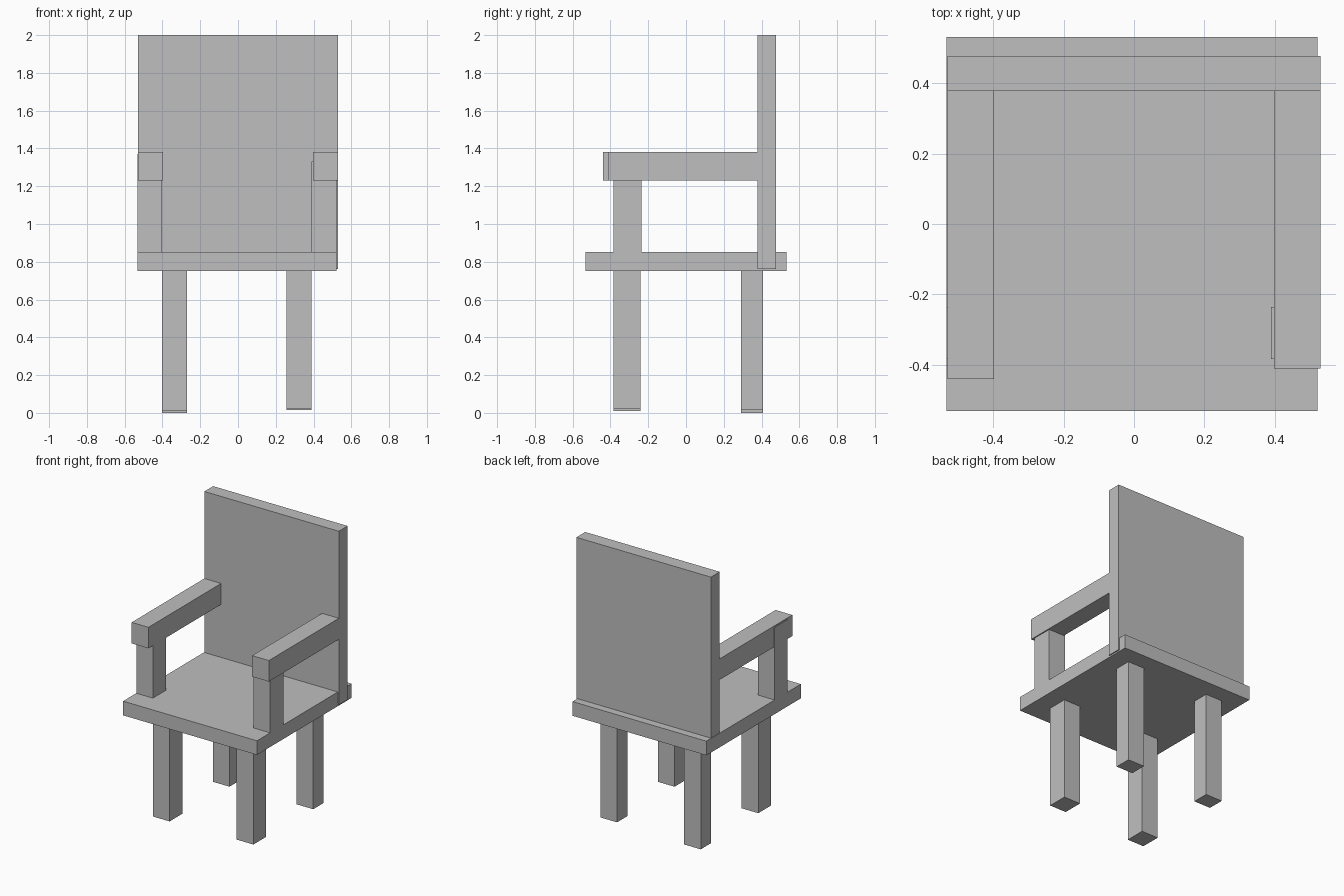
import bpy
import bmesh

if "Cube" in bpy.data.objects:
    bpy.data.objects.remove(bpy.data.objects["Cube"])

grey = bpy.data.materials.new("plain grey")
grey.diffuse_color = (0.52, 0.52, 0.52, 1)
grey.use_nodes = True
grey.node_tree.nodes["Principled BSDF"].inputs["Base Color"].default_value = grey.diffuse_color


def box(name, x, y, z):
    """Add a box spanning the given (min, max) range on each axis."""
    bm = bmesh.new()
    bmesh.ops.create_cube(bm, size=1)
    for v in bm.verts:
        v.co = [r[0] if c < 0 else r[1] for c, r in zip(v.co, (x, y, z))]
    mesh = bpy.data.meshes.new(name)
    bm.to_mesh(mesh)
    bm.free()
    mesh.materials.append(grey)
    obj = bpy.data.objects.new(name, mesh)
    bpy.context.collection.objects.link(obj)
    return obj


# Seat slab and tall backrest
box("seat", (-0.533, 0.522), (-0.532, 0.532), (0.752, 0.853))
box("backrest", (-0.53, 0.53), (0.378, 0.477), (0.762, 2.0))

# Armrests, the left one slightly longer
box("left_armrest", (-0.53, -0.398), (-0.44, 0.378), (1.23, 1.38))
box("right_armrest", (0.398, 0.53), (-0.41, 0.378), (1.23, 1.38))

# Posts carrying the armrests
box("left_arm_post", (-0.533, -0.402), (-0.384, -0.236), (0.84, 1.37))
box("right_arm_post", (0.39, 0.522), (-0.384, -0.236), (0.84, 1.33))

# Legs, with slightly uneven feet
for side, x, front_foot, back_foot in (
    ("left", (-0.402, -0.27), 0.01, 0.0),
    ("right", (0.258, 0.39), 0.022, 0.016),
):
    box(side + "_front_leg", x, (-0.384, -0.24), (front_foot, 0.76))
    box(side + "_back_leg", x, (0.29, 0.408), (back_foot, 0.76))
